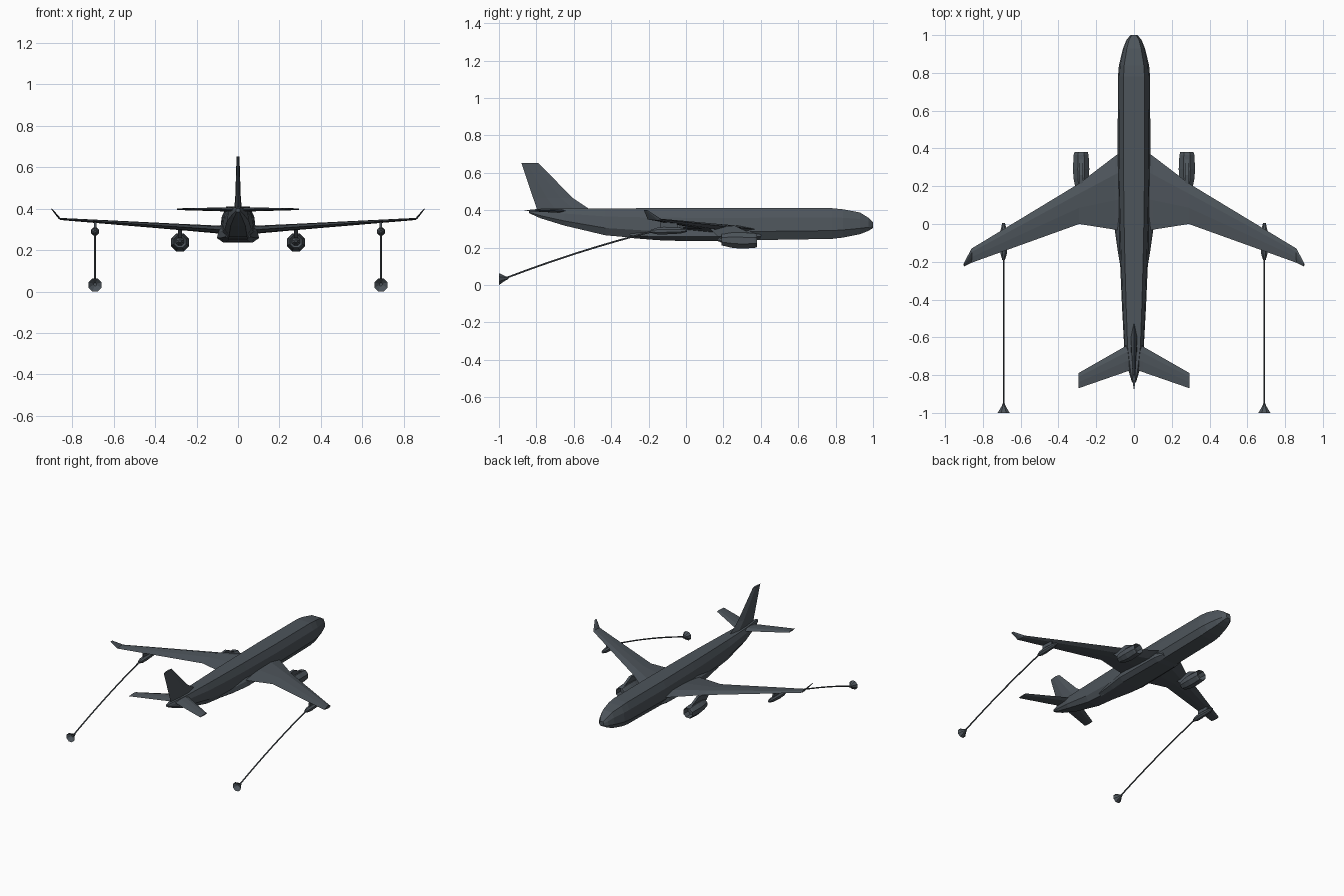
import bpy, bmesh, math

if "Cube" in bpy.data.objects:
    bpy.data.objects.remove(bpy.data.objects["Cube"])

mat = bpy.data.materials.new("slate_paint")
mat.diffuse_color = (0.075, 0.09, 0.105, 1)
mat.use_nodes = True
mat.node_tree.nodes["Principled BSDF"].inputs["Base Color"].default_value = mat.diffuse_color


def loft(name, rings, mirror=False):
    """Skin a list of equal-length point rings and cap both ends."""
    bm = bmesh.new()
    vs = [[bm.verts.new(p) for p in r] for r in rings]
    n = len(vs[0])
    for a, b in zip(vs, vs[1:]):
        for i in range(n):
            j = (i + 1) % n
            bm.faces.new((a[i], a[j], b[j], b[i]))
    bm.faces.new(vs[0])
    bm.faces.new(vs[-1])
    bmesh.ops.recalc_face_normals(bm, faces=bm.faces)
    me = bpy.data.meshes.new(name)
    bm.to_mesh(me)
    bm.free()
    me.materials.append(mat)
    ob = bpy.data.objects.new(name, me)
    bpy.context.collection.objects.link(ob)
    if mirror:
        ob.modifiers.new("mirror", 'MIRROR').use_mirror_merge = False
    return ob


def body_ring(y, w, top, bot, ratio=0.65):
    """Flat-topped hull section, widest low down."""
    h = top - bot
    half = [(w * ratio, top), (w * 0.91, bot + h * 0.7), (w, bot + h * 0.27), (w * 0.68, bot)]
    return [(x, y, z) for x, z in half] + [(-x, y, z) for x, z in reversed(half)]


def foil_ring(x, le, te, z, t, dx=0.0):
    """Six-point wing section across the span."""
    c = te - le
    return [(x, le, z), (x - dx, le + c * .25, z + t / 2), (x - dx, le + c * .6, z + t * .4),
            (x, te, z), (x + dx, le + c * .6, z - t * .4), (x + dx, le + c * .25, z - t / 2)]


def round_rings(x, stations, n=8):
    """Rings along y from (y, z, radius)."""
    return [[(x + r * math.cos(math.tau * (i + .5) / n), y, z + r * math.sin(math.tau * (i + .5) / n))
             for i in range(n)] for y, z, r in stations]


# Fuselage
loft("fuselage", [body_ring(*s) for s in [
    (1.0, .018, .337, .305), (.975, .04, .36, .29), (.93, .058, .388, .272),
    (.84, .08, .405, .254), (.78, .085, .411, .247), (.35, .087, .411, .24), (0, .08, .411, .24),
    (-.2, .074, .411, .246), (-.43, .064, .41, .266), (-.65, .052, .41, .318),
    (-.78, .028, .408, .358), (-.84, .01, .402, .385)]])

# Wing root fairing under the belly
loft("belly_fairing", [body_ring(*s) for s in [
    (.40, .08, .30, .243), (.33, .095, .32, .236), (-.03, .102, .32, .236),
    (-.15, .085, .31, .24), (-.3, .06, .30, .252)]])

# Wings
loft("wing", [foil_ring(*s) for s in [
    (.03, .41, -.04, .297, .042), (.10, .36, -.03, .300, .038), (.29, .215, 0, .313, .030),
    (.86, -.13, -.205, .351, .010)]], True)

# Upturned wing tips
loft("winglet", [foil_ring(*s) for s in [
    (.86, -.13, -.205, .351, .010, .002), (.90, -.205, -.225, .40, .003, .002)]], True)

# Tailplanes
loft("tailplane", [foil_ring(*s) for s in [
    (.01, -.625, -.77, .397, .022), (.05, -.65, -.785, .397, .020),
    (.295, -.79, -.87, .398, .008)]], True)

# Tail fin
def fin_ring(z, le, te, t):
    c = te - le
    return [(0, le, z), (t, le + c * .3, z), (t * .8, le + c * .65, z),
            (0, te, z), (-t * .8, le + c * .65, z), (-t, le + c * .3, z)]


loft("tail_fin", [fin_ring(*s) for s in [
    (.39, -.49, -.79, .018), (.415, -.53, -.80, .017), (.465, -.605, -.817, .013),
    (.653, -.79, -.88, .007)]])

# Engines: hollow intake, nacelle, narrowing exhaust with a cone
loft("engine", round_rings(.28, [
    (.33, .238, .012), (.33, .238, .033), (.38, .238, .038), (.365, .238, .043), (.29, .238, .047),
    (.24, .24, .043), (.19, .242, .032), (.20, .242, .022), (.165, .243, .006)]), True)


def strut(name, x, w, outline):
    """Thin plate from a side outline of (y, z)."""
    loft(name, [[(x + s * w, y, z) for y, z in outline] for s in (-1, 1)], True)


strut("engine_pylon", .28, .009, [(.35, .275), (.26, .318), (.12, .308), (.17, .26), (.28, .26)])

# Refuelling pods under the wings
loft("refuel_pod", round_rings(.69, [
    (.005, .292, .008), (-.03, .291, .017), (-.12, .29, .021), (-.155, .289, .019),
    (-.19, .287, .008)]), True)
strut("pod_pylon", .69, .006, [(-.05, .335), (-.14, .335), (-.14, .30), (-.04, .30)])

# Trailing hoses, sagging gently
hose = []
for i in range(9):
    t = i / 8
    hose.append((-.18 - .785 * t, .287 - .25 * t + .05 * t * (1 - t), .005))
loft("hose", round_rings(.69, hose, 6), True)

# Drogue basket at the end of the hose
loft("drogue", round_rings(.69, [
    (-.95, .038, .006), (-.965, .036, .012), (-1.0, .032, .0345), (-.975, .035, .008)]), True)
